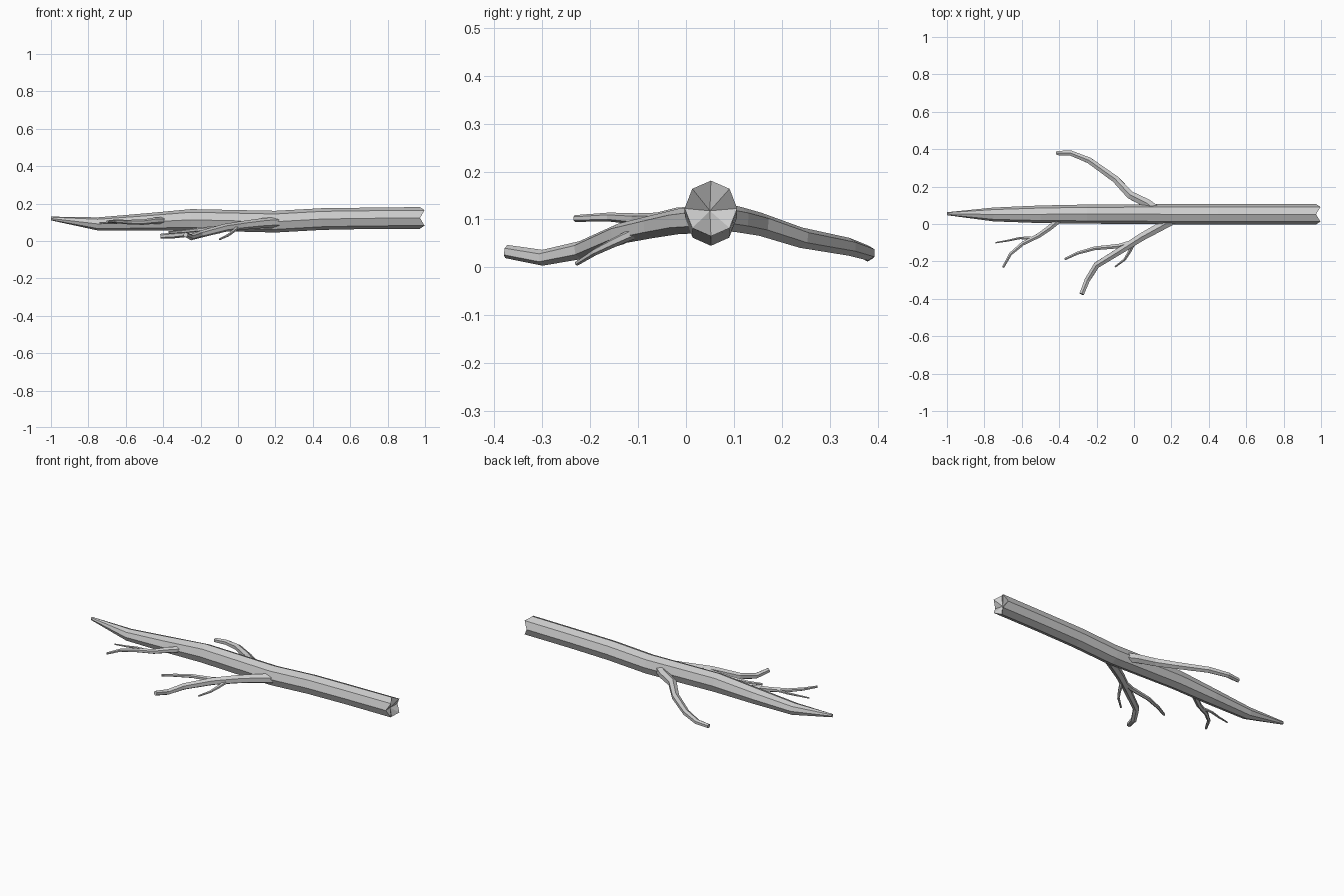
import bpy, bmesh, math
from mathutils import Vector

if "Cube" in bpy.data.objects:
    bpy.data.objects.remove(bpy.data.objects["Cube"])


def finish(bm, name):
    bmesh.ops.recalc_face_normals(bm, faces=bm.faces)
    me = bpy.data.meshes.new(name)
    bm.to_mesh(me)
    bm.free()
    ob = bpy.data.objects.new(name, me)
    bpy.context.collection.objects.link(ob)
    return ob


def skin(bm, rings):
    for a, b in zip(rings, rings[1:]):
        n = len(a)
        for i in range(n):
            j = (i + 1) % n
            bm.faces.new((a[i], a[j], b[j], b[i]))


def limb(name, points, r0, r1, sides=6):
    """Tapered faceted tube following a path."""
    bm = bmesh.new()
    pts = [Vector(p) for p in points]
    rings = []
    for k, p in enumerate(pts):
        d = (pts[min(k + 1, len(pts) - 1)] - pts[max(k - 1, 0)]).normalized()
        side = d.cross(Vector((0, 0, 1))).normalized()
        up = side.cross(d)
        r = r0 + (r1 - r0) * k / (len(pts) - 1)
        angles = [2 * math.pi * i / sides + math.pi / 2 for i in range(sides)]
        rings.append([bm.verts.new(p + r * (math.cos(t) * side + math.sin(t) * up)) for t in angles])
    skin(bm, rings)
    bm.faces.new(rings[0])
    bm.faces.new(rings[-1])
    return finish(bm, name)


# Trunk: x, centre y, centre z, half width, half height
sections = [
    (-1.0, .055, .120, .008, .010), (-.75, .051, .091, .037, .035),
    (-.50, .052, .101, .047, .046), (-.25, .053, .113, .051, .057),
    (.20, .052, .103, .054, .058), (.45, .052, .117, .055, .058),
    (.70, .052, .121, .055, .057), (.985, .052, .123, .055, .058),
]
bm = bmesh.new()
rings = []
for k, (x, y, z, w, h) in enumerate(sections):
    ring = []
    for i in range(8):
        t = math.pi * i / 4
        # broken end has a zigzag rim
        dx = (.012 if i % 2 else -.012) if k == len(sections) - 1 else 0
        ring.append(bm.verts.new((x + dx, y + w * math.cos(t), z + h * math.sin(t))))
    rings.append(ring)
skin(bm, rings)
bm.faces.new(rings[0])
# Sunken broken face
c = bm.verts.new((.965, .05, .118))
for i in range(8):
    bm.faces.new((rings[-1][i], rings[-1][(i + 1) % 8], c))
finish(bm, "trunk")

# Front branch with two twigs
limb("front_branch", [(.22, .03, .10), (.14, -.015, .096), (.04, -.07, .085), (-.07, -.14, .07),
                      (-.20, -.22, .036), (-.25, -.30, .02), (-.28, -.375, .033)], .029, .014)
limb("front_twig", [(.02, -.09, .078), (-.08, -.118, .07), (-.21, -.13, .06),
                    (-.30, -.155, .05), (-.37, -.188, .045)], .016, .007)
limb("small_twig", [(.0, -.10, .075), (-.025, -.15, .052), (-.05, -.19, .032),
                    (-.10, -.228, .008)], .012, .005)

# Back branch
limb("back_branch", [(.15, .05, .11), (.07, .11, .10), (-.02, .155, .09), (-.10, .24, .062),
                     (-.24, .34, .043), (-.34, .380, .030), (-.415, .379, .025)], .030, .013)

# Outer branch with one twig
limb("outer_branch", [(-.38, .04, .11), (-.45, -.02, .108), (-.51, -.062, .10), (-.595, -.105, .101),
                      (-.66, -.16, .105), (-.70, -.232, .102)], .019, .007)
limb("outer_twig", [(-.55, -.075, .10), (-.61, -.075, .10), (-.67, -.088, .097),
                    (-.74, -.10, .096)], .009, .004)
